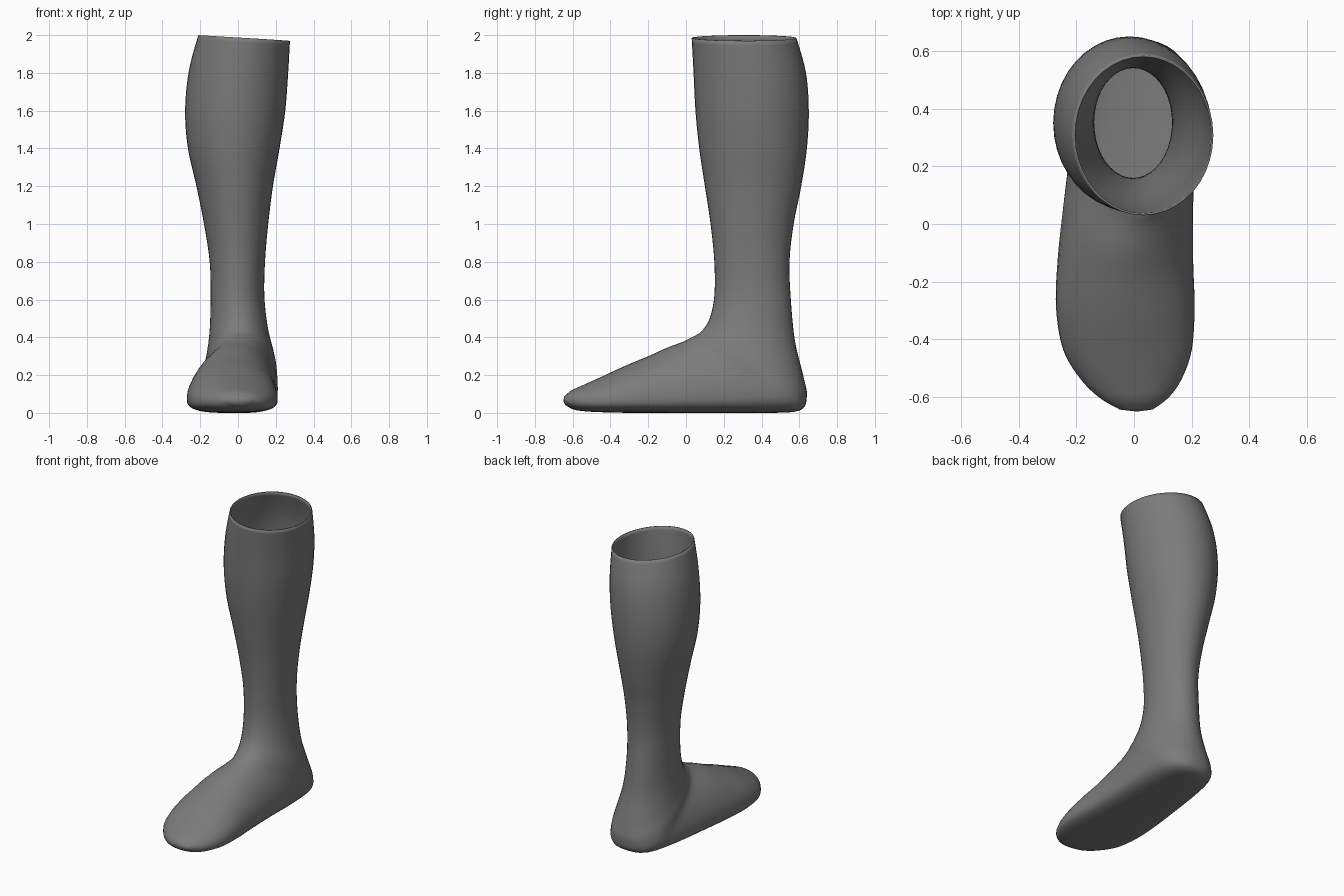
import bpy, bmesh, math

if "Cube" in bpy.data.objects:
    bpy.data.objects.remove(bpy.data.objects["Cube"])

SIDES, STEPS = 40, 5

# Sections from rim to toe: front/top point (y, z), back/bottom point (y, z),
# left x, right x, and where the section is widest (0 = back/bottom, 1 = front/top)
SECTIONS = [
    (.03, 1.985, .585, 1.985, -.21, .275, .5),
    (.04, 1.8, .635, 1.8, -.26, .265, .5),
    (.05, 1.6, .65, 1.6, -.28, .25, .5),
    (.07, 1.4, .64, 1.4, -.265, .22, .5),
    (.10, 1.2, .61, 1.2, -.22, .185, .5),
    (.13, 1.0, .57, 1.0, -.18, .16, .5),
    (.15, .8, .548, .8, -.15, .143, .5),
    (.15, .62, .555, .6, -.145, .14, .5),
    (.125, .5, .577, .38, -.15, .16, .5),
    (.085, .435, .62, .2, -.165, .19, .47),
    (.05, .41, .64, .09, -.18, .205, .42),
    (.02, .395, .60, .012, -.19, .21, .36),
    (-.02, .375, .40, 0, -.215, .21, .30),
    (-.10, .345, .12, 0, -.245, .205, .28),
    (-.20, .30, -.10, 0, -.265, .205, .28),
    (-.32, .25, -.28, 0, -.27, .21, .30),
    (-.45, .19, -.43, .003, -.245, .20, .33),
    (-.55, .145, -.53, .008, -.185, .165, .38),
    (-.61, .117, -.595, .018, -.12, .12, .42),
    (-.645, .085, -.64, .042, -.05, .065, .5),
]


def smooth_rows(rows, steps):
    """Catmull-Rom interpolation between the sections."""
    out = []
    for i in range(len(rows) - 1):
        a, b, c, d = (rows[max(0, i - 1)], rows[i], rows[i + 1],
                      rows[min(len(rows) - 1, i + 2)])
        for k in range(steps):
            t = k / steps
            out.append([.5 * (2 * q + (r - p) * t
                              + (2 * p - 5 * q + 4 * r - s) * t * t
                              + (3 * q - p - 3 * r + s) * t ** 3)
                        for p, q, r, s in zip(a, b, c, d)])
    return out + [list(rows[-1])]


def section_points(row):
    py, pz, qy, qz, xl, xr, w = row
    mid, half = (xl + xr) / 2, (xr - xl) / 2
    n_low = 2 + max(0, .5 - w) * 5      # squarer towards the sole
    pts = []
    for i in range(SIDES):
        a = 2 * math.pi * i / SIDES
        c, s = math.cos(a), math.sin(a)
        e = 1 if c >= 0 else 2 / n_low
        along = math.copysign(abs(c) ** e, c)
        f = w + along * ((1 - w) if c >= 0 else w)
        x = mid + half * math.copysign(abs(s) ** e, s)
        y = qy + (py - qy) * f
        z = qz + (pz - qz) * f
        # slanted rim
        z -= .0625 * (x - .03) * min(1, max(0, (z - 1.5) / .45))
        pts.append((x, y, max(0, z)))
    return pts


# Leg and foot shell, open at the top
bm = bmesh.new()
rings = [[bm.verts.new(p) for p in section_points(r)]
         for r in smooth_rows(SECTIONS, STEPS)]
for a, b in zip(rings, rings[1:]):
    for i in range(SIDES):
        j = (i + 1) % SIDES
        bm.faces.new((a[i], a[j], b[j], b[i]))

# Rounded toe tip
tip = bm.verts.new((.01, -.65, .063))
for i in range(SIDES):
    bm.faces.new((rings[-1][i], rings[-1][(i + 1) % SIDES], tip))

# Make the normals face outwards (checked on the back of the calf)
bmesh.ops.recalc_face_normals(bm, faces=bm.faces)
bm.normal_update()
back = max(bm.faces, key=lambda f: f.calc_center_median().y)
if back.normal.y < 0:
    bmesh.ops.reverse_faces(bm, faces=bm.faces)

mesh = bpy.data.meshes.new("tall_boot")
bm.to_mesh(mesh)
bm.free()
boot = bpy.data.objects.new("tall_boot", mesh)
bpy.context.collection.objects.link(boot)

# Dark grey surface
mat = bpy.data.materials.new("dark_grey")
mat.diffuse_color = (.2, .2, .2, 1)
mat.use_nodes = True
mat.node_tree.nodes["Principled BSDF"].inputs["Base Color"].default_value = mat.diffuse_color
mesh.materials.append(mat)

# Thin wall
wall = boot.modifiers.new("wall", 'SOLIDIFY')
wall.thickness = .007
wall.offset = -1

bpy.context.view_layer.objects.active = boot
boot.select_set(True)
bpy.ops.object.shade_smooth_by_angle(angle=math.radians(40))
